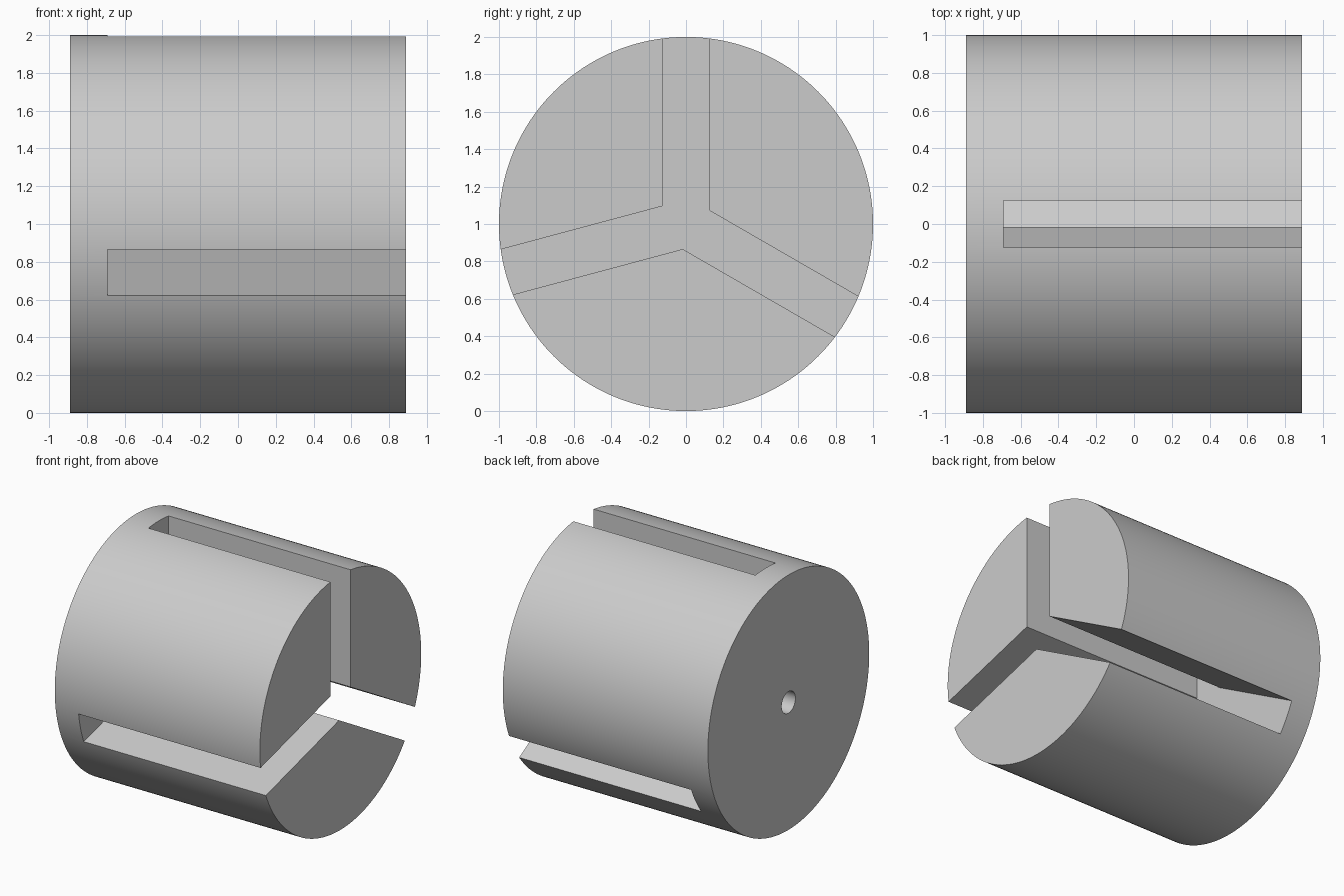
import bpy, bmesh
from math import sin, cos, pi, radians
from mathutils import Vector

old = bpy.data.objects.get("Cube")
if old:
    bpy.data.objects.remove(old)

RADIUS, HALF_LENGTH, CENTRE_Z = 1.0, 0.89, 1.0
SLOT_FLOOR_X, SLOT_HALF_WIDTH = -0.69, 0.125
SLOT_ANGLES = [radians(a) for a in (90, 195, 330)]
HOLE_RADIUS, HOLE_DEPTH = 0.085, 0.15

grey = bpy.data.materials.new("light grey")
grey.use_nodes = True
colour = (0.6, 0.6, 0.6, 1)
grey.diffuse_color = colour
grey.node_tree.nodes["Principled BSDF"].inputs["Base Color"].default_value = colour


def circle(radius, sides):
    return [Vector((cos(2 * pi * i / sides), sin(2 * pi * i / sides))) * radius
            for i in range(sides)]


def prism(name, outline, x0, x1):
    """Extrude a (y, z) outline around the axis from x0 to x1."""
    bm = bmesh.new()
    face = bm.faces.new([bm.verts.new((x0, p.x, p.y + CENTRE_Z)) for p in outline])
    grown = bmesh.ops.extrude_face_region(bm, geom=[face], use_keep_orig=True)
    moved = [v for v in grown["geom"] if isinstance(v, bmesh.types.BMVert)]
    bmesh.ops.translate(bm, verts=moved, vec=(x1 - x0, 0, 0))
    bmesh.ops.recalc_face_normals(bm, faces=bm.faces)
    mesh = bpy.data.meshes.new(name)
    bm.to_mesh(mesh)
    bm.free()
    mesh.materials.append(grey)
    obj = bpy.data.objects.new(name, mesh)
    bpy.context.collection.objects.link(obj)
    return obj


def cut(target, cutter):
    cutter.hide_render = True
    mod = target.modifiers.new(cutter.name, "BOOLEAN")
    mod.operation, mod.solver, mod.object = "DIFFERENCE", "EXACT", cutter
    bpy.ops.object.modifier_apply(modifier=mod.name)
    bpy.data.objects.remove(cutter)


# Round body lying along x
body = prism("slotted_cylinder", circle(RADIUS, 192), -HALF_LENGTH, HALF_LENGTH)
bpy.context.view_layer.objects.active = body
body.select_set(True)

# Three-armed slot: two outer corners per arm, one inner corner between arms
slot = []
for i, a in enumerate(SLOT_ANGLES):
    b = SLOT_ANGLES[(i + 1) % len(SLOT_ANGLES)]
    along = Vector((cos(a), sin(a)))
    side = Vector((-sin(a), cos(a))) * SLOT_HALF_WIDTH
    following = Vector((cos(b), sin(b)))
    slot += [along * 1.3 - side, along * 1.3 + side,
             (along + following) * SLOT_HALF_WIDTH / sin(b - a)]
cut(body, prism("slot_cutter", slot, SLOT_FLOOR_X, HALF_LENGTH + 0.2))

# Blind centre hole in the closed end
cut(body, prism("hole_cutter", circle(HOLE_RADIUS, 48),
                -HALF_LENGTH - 0.2, -HALF_LENGTH + HOLE_DEPTH))

bpy.ops.object.shade_smooth_by_angle(angle=radians(30))
